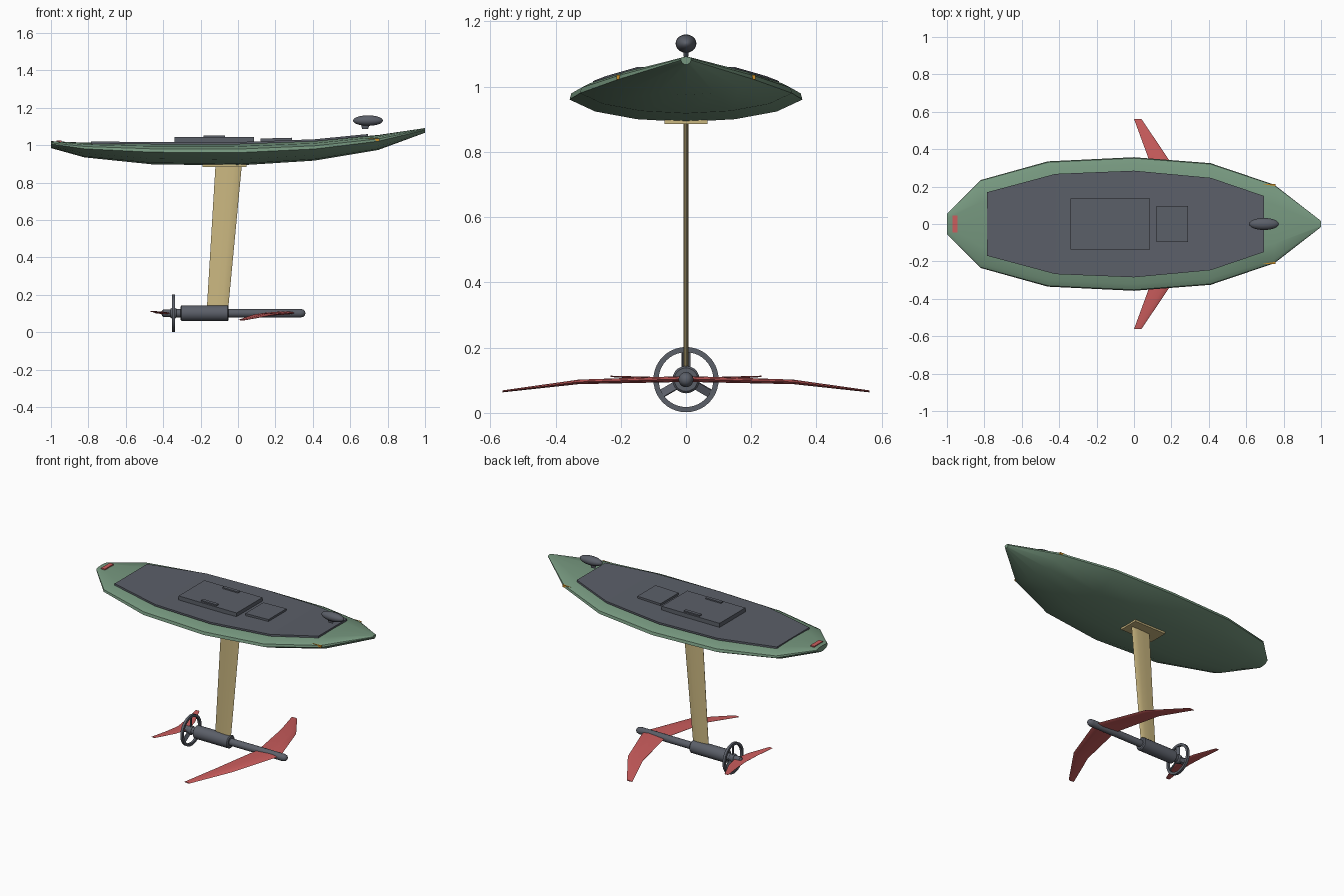
import bpy, bmesh, math
from mathutils import Matrix, Vector

cube = bpy.data.objects.get("Cube")
if cube:
    bpy.data.objects.remove(cube, do_unlink=True)


def material(name, rgb):
    m = bpy.data.materials.new(name)
    m.use_nodes = True
    m.diffuse_color = (*rgb, 1)
    m.node_tree.nodes["Principled BSDF"].inputs["Base Color"].default_value = (*rgb, 1)
    return m


GREEN = material("sage green", (0.18, 0.31, 0.21))
GREY = material("slate grey", (0.105, 0.115, 0.14))
RED = material("coral red", (0.6, 0.11, 0.11))
SAND = material("sand", (0.6, 0.48, 0.22))
ORANGE = material("amber", (0.6, 0.27, 0.02))


def finish(name, bm, mat, smooth=None):
    bmesh.ops.recalc_face_normals(bm, faces=bm.faces)
    me = bpy.data.meshes.new(name)
    bm.to_mesh(me)
    bm.free()
    me.materials.append(mat)
    ob = bpy.data.objects.new(name, me)
    bpy.context.collection.objects.link(ob)
    if smooth:
        bpy.ops.object.select_all(action="DESELECT")
        ob.select_set(True)
        bpy.context.view_layer.objects.active = ob
        bpy.ops.object.shade_smooth_by_angle(angle=math.radians(smooth))
    return ob


def loft(name, rings, mat, smooth=None):
    """Skin a row of equal-length closed rings and cap both ends."""
    bm = bmesh.new()
    rows = [[bm.verts.new(p) for p in ring] for ring in rings]
    n = len(rows[0])
    for a, b in zip(rows, rows[1:]):
        for i in range(n):
            j = (i + 1) % n
            bm.faces.new((a[i], a[j], b[j], b[i]))
    bm.faces.new(rows[0])
    bm.faces.new(rows[-1])
    return finish(name, bm, mat, smooth)


def box(name, center, size, mat, rot=None):
    bm = bmesh.new()
    bmesh.ops.create_cube(bm, size=1)
    bmesh.ops.scale(bm, vec=size, verts=bm.verts)
    if rot:
        bmesh.ops.transform(bm, matrix=rot, verts=bm.verts)
    bmesh.ops.translate(bm, vec=center, verts=bm.verts)
    return finish(name, bm, mat)


def turned(name, profile, z, mat, sides=20):
    """Round part along x from (x, radius) pairs."""
    angles = [2 * math.pi * i / sides for i in range(sides)]
    rings = [[(x, r * math.cos(a), z + r * math.sin(a)) for a in angles] for x, r in profile]
    return loft(name, rings, mat, 40)


def foil(x0, x1, thick):
    """Foil section: trailing edge x0, leading edge x1, as (x, offset)."""
    top = [(0, 0.1), (0.35, 0.65), (0.7, 1), (0.92, 0.6), (1, 0)]
    pts = top + [(f, -t) for f, t in reversed(top[:-1])]
    return [(x0 + f * (x1 - x0), t * thick / 2) for f, t in pts]


# Hull: half section swept through stations (x, half width, bottom, top)
section = [(0, 0), (0.42, 0.07), (0.78, 0.27), (1, 0.58), (0.985, 0.74),
           (0.9, 0.87), (0.5, 0.97), (0, 1)]
section += [(-f, h) for f, h in reversed(section[1:-1])]
stations = [(-1, 0.055, 0.985, 1.022), (-0.82, 0.235, 0.935, 1.014),
            (-0.46, 0.335, 0.898, 1.01), (0, 0.357, 0.892, 1.01),
            (0.41, 0.325, 0.918, 1.025), (0.75, 0.21, 0.975, 1.055),
            (1, 0.016, 1.067, 1.092)]
loft("hull", [[(x, w * f, b + h * (t - b)) for f, h in section]
              for x, w, b, t in stations], GREEN, 40)

# Deck pad, flat across the board
pad = [(-0.785, 0.17, 1.02), (-0.42, 0.268, 1.017), (0, 0.285, 1.017),
       (0.41, 0.247, 1.032), (0.695, 0.15, 1.06)]
loft("deck_pad", [[(x, -w, z - 0.012), (x, w, z - 0.012), (x, w, z), (x, -w, z)]
                  for x, w, z in pad], GREY)

# Hatches and latches
box("battery_hatch", (-0.128, 0, 1.028), (0.425, 0.27, 0.032), GREY)
box("front_hatch", (0.205, 0, 1.026), (0.17, 0.19, 0.024), GREY,
    Matrix.Rotation(math.radians(-1.5), 4, "Y"))
for side, s in (("left", 1), ("right", -1)):
    box("latch_" + side, (-0.128, s * 0.112, 1.045), (0.115, 0.022, 0.014), GREY)
    box("marker_light_" + side, (0.724, s * 0.205, 1.029), (0.065, 0.016, 0.014), ORANGE)
box("tail_light", (-0.957, 0, 1.02), (0.028, 0.09, 0.012), RED)

# Sensor pod above the nose
steps = [math.pi * i / 12 for i in range(1, 12)]
dome = turned("sensor_pod", [(0.695 - 0.08 * math.cos(a), 0.032 * math.sin(a))
                             for a in [0.04] + steps + [math.pi - 0.04]], 0, GREY)
dome.scale.z = 0.88
dome.location.z = 1.132
loft("sensor_stub", [[(0.68 + r * math.cos(a * math.pi / 6), 0.4 * r * math.sin(a * math.pi / 6), z)
                      for a in range(12)] for z, r in ((1.088, 0.016), (1.115, 0.024))], GREY, 40)

# Mast and its mounting plate
box("mast_plate", (-0.072, 0, 0.892), (0.235, 0.132, 0.014), SAND)
loft("mast", [[(x, y, z) for x, y in foil(a, b, 0.015)]
              for z, a, b in ((0.12, -0.167, -0.053), (0.9, -0.12, 0.021))], SAND, 40)

# Fuselage rod and motor housing
AXIS = 0.102
turned("fuselage", [(-0.41, 0.008), (-0.4, 0.02), (-0.3, 0.023), (0.335, 0.023), (0.35, 0.019),
                    (0.358, 0.011), (0.36, 0.003)], AXIS, GREY)
turned("motor_housing", [(-0.308, 0.034), (-0.302, 0.042), (-0.056, 0.042), (-0.05, 0.036)],
       AXIS, GREY)


# Wings: half stations (y, trailing x, leading x, z, thickness) mirrored about the root
def wing(name, half):
    full = [(-y, *rest) for y, *rest in reversed(half[1:])] + half
    loft(name, [[(x, y, z + t) for x, t in foil(a, b, th)]
                for y, a, b, z, th in full], RED, 40)


wing("front_wing", [(0, 0.15, 0.31, 0.104, 0.018), (0.33, 0.085, 0.195, 0.095, 0.014),
                    (0.562, 0, 0.04, 0.066, 0.006)])
wing("rear_wing", [(0, -0.44, -0.36, 0.102, 0.012), (0.1, -0.45, -0.385, 0.106, 0.009),
                   (0.232, -0.472, -0.445, 0.112, 0.004)])

# Propeller with guard ring
HUB = Vector((-0.345, 0, AXIS))
ring_profile = [(-0.008, 0.084), (-0.008, 0.1), (0.008, 0.1), (0.008, 0.084)]
bm = bmesh.new()
n = 40
rows = [[bm.verts.new(HUB + Vector((dx, r * math.cos(2 * math.pi * i / n),
                                    r * math.sin(2 * math.pi * i / n))))
         for dx, r in ring_profile] for i in range(n)]
for i in range(n):
    a, b = rows[i], rows[(i + 1) % n]
    for k in range(4):
        m = (k + 1) % 4
        bm.faces.new((a[k], a[m], b[m], b[k]))
finish("propeller_ring", bm, GREY, 40)
turned("propeller_hub", [(-0.36, 0.024), (-0.355, 0.028), (-0.335, 0.028), (-0.33, 0.024)],
       AXIS, GREY)
for i in range(3):
    spin = Matrix.Rotation(i * 2 * math.pi / 3, 4, "X")
    pitch = Matrix.Rotation(math.radians(25), 4, "Z")
    box("propeller_blade_%d" % (i + 1), HUB + spin @ Vector((0, 0, 0.052)),
        (0.006, 0.026, 0.07), GREY, spin @ pitch)
